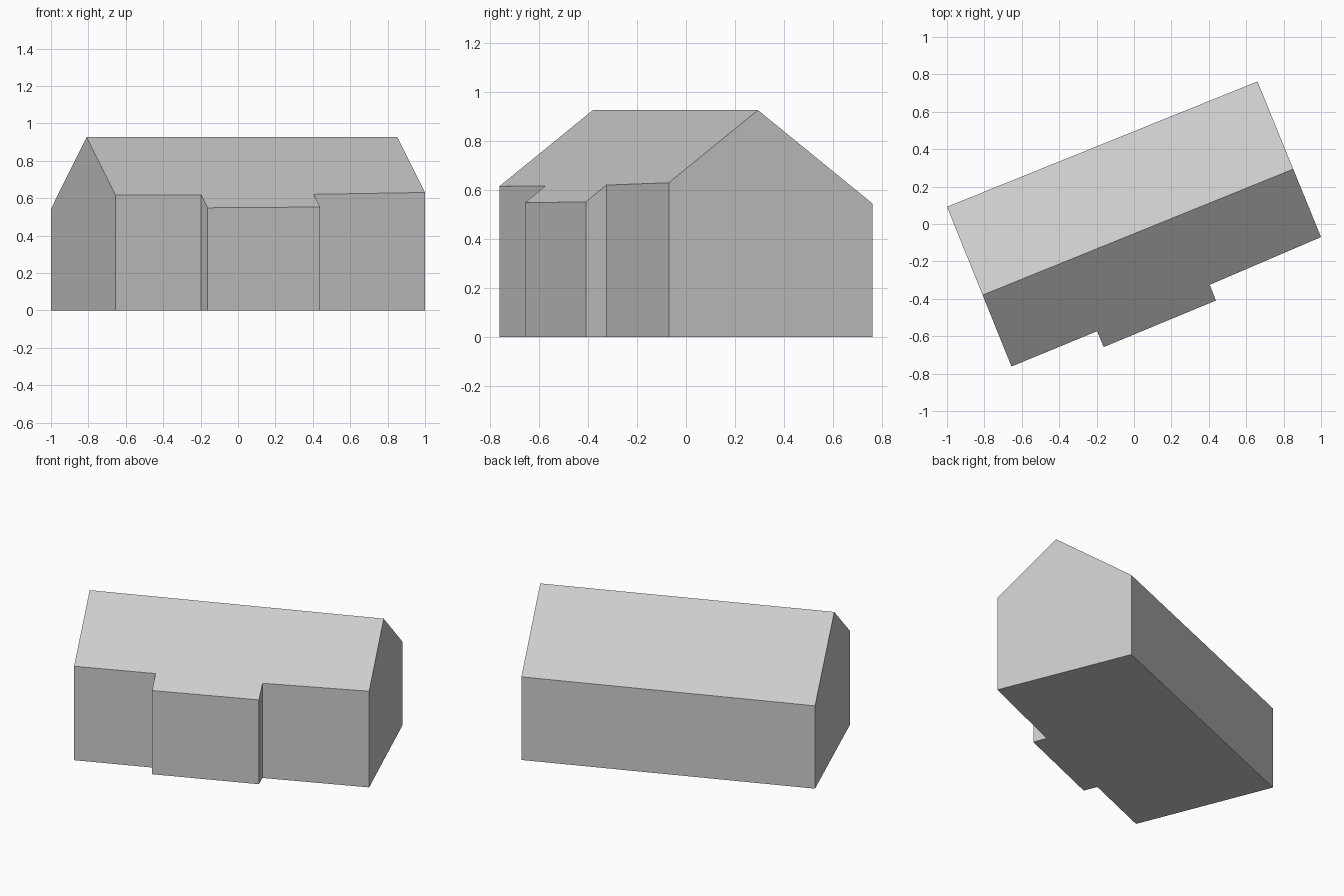
import bpy
import bmesh
from mathutils import Vector

cube = bpy.data.objects.get("Cube")
if cube:
    bpy.data.objects.remove(cube, do_unlink=True)

# Plain grey material
grey = bpy.data.materials.new("plain_grey")
grey.use_nodes = True
colour = (0.6, 0.6, 0.6, 1)
grey.diffuse_color = colour
grey.node_tree.nodes["Principled BSDF"].inputs["Base Color"].default_value = colour

# Footprint: back corners, then the front wall with its projecting bay
FOOTPRINT = [(-1, 0.092), (-0.655, -0.762), (-0.197, -0.573), (-0.162, -0.658),
             (0.438, -0.409), (0.405, -0.325), (1, -0.07), (0.66, 0.762)]
RIDGE = Vector((-0.81, -0.38, 0.927))
ALONG = Vector((1.66, 0.673, 0)).normalized()
ACROSS = Vector((0, 0, 1)).cross(ALONG)
PITCH = 0.755
WALL_TOP = 1.2

# House body: extrude the footprint
bm = bmesh.new()
base = bm.faces.new([bm.verts.new((x, y, 0)) for x, y in FOOTPRINT])
top = bmesh.ops.extrude_face_region(bm, geom=[base], use_keep_orig=True)
bmesh.ops.translate(bm, vec=(0, 0, WALL_TOP),
                    verts=[v for v in top["geom"] if isinstance(v, bmesh.types.BMVert)])
bmesh.ops.recalc_face_normals(bm, faces=bm.faces)

# Gable roof: cut away everything above the front and back slopes
for side in (-1, 1):
    normal = Vector((0, 0, 1)) + ACROSS * side * PITCH
    cut = bmesh.ops.bisect_plane(bm, geom=bm.verts[:] + bm.edges[:] + bm.faces[:],
                                 plane_co=RIDGE, plane_no=normal, clear_outer=True)
    rim = [e for e in cut["geom_cut"] if isinstance(e, bmesh.types.BMEdge)]
    bmesh.ops.contextual_create(bm, geom=rim)
bmesh.ops.recalc_face_normals(bm, faces=bm.faces)

mesh = bpy.data.meshes.new("house_body")
bm.to_mesh(mesh)
bm.free()
mesh.materials.append(grey)
house = bpy.data.objects.new("house_body", mesh)
bpy.context.collection.objects.link(house)
